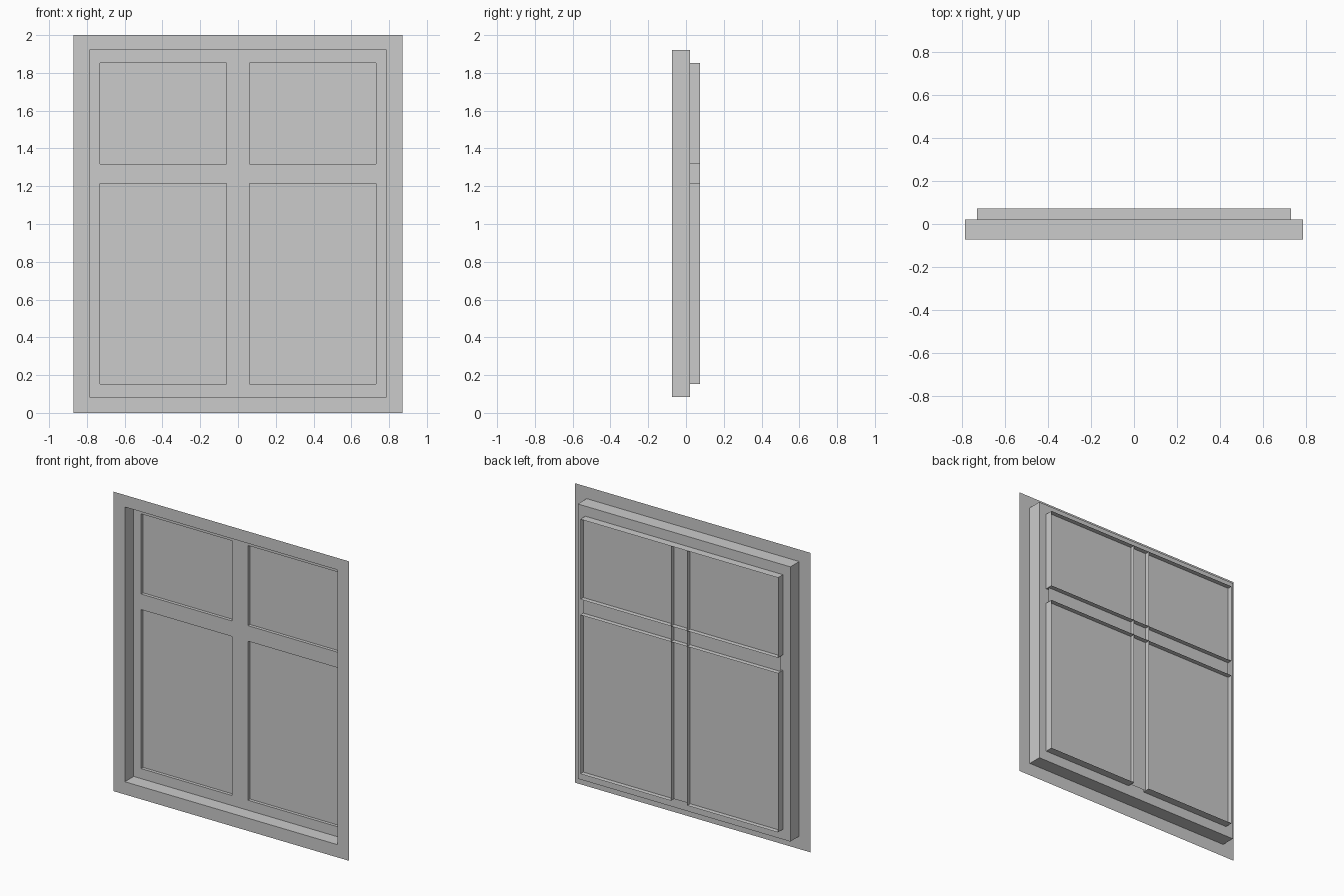
import bpy
import bmesh

if "Cube" in bpy.data.objects:
    bpy.data.objects.remove(bpy.data.objects["Cube"])

# Depth levels (thin sheets) and outline positions
FRONT, SASH, GLASS, BACK = -0.073, 0.02, 0.041, 0.073
X_OUT, X_REV, X_PANE, X_BAR = 0.87, 0.785, 0.73, 0.06
Z_REV, Z_PANE, Z_BAR = (0.085, 1.92), (0.152, 1.853), (1.214, 1.318)


def sheet(name, xs, zs, y, keep=lambda i, j: True):
    """Flat upright grid facing front; keep picks the filled cells."""
    bm = bmesh.new()
    v = [[bm.verts.new((x, y, z)) for x in xs] for z in zs]
    for j in range(len(zs) - 1):
        for i in range(len(xs) - 1):
            if keep(i, j):
                bm.faces.new((v[j][i], v[j][i + 1], v[j + 1][i + 1], v[j + 1][i]))
    return finish(name, bm)


def strips(name, lines, y0, y1):
    """Thin walls running from depth y0 to y1 along (x, z) segments."""
    bm = bmesh.new()
    for (xa, za), (xb, zb) in lines:
        bm.faces.new([bm.verts.new(p) for p in (
            (xa, y0, za), (xb, y0, zb), (xb, y1, zb), (xa, y1, za))])
    return finish(name, bm)


def finish(name, bm):
    mesh = bpy.data.meshes.new(name)
    bm.to_mesh(mesh)
    bm.free()
    obj = bpy.data.objects.new(name, mesh)
    bpy.context.collection.objects.link(obj)
    return obj


# Outer border around the opening
sheet("outer_border", [-X_OUT, -X_REV, X_REV, X_OUT], [0, *Z_REV, 2.0], FRONT,
      lambda i, j: (i, j) != (1, 1))

# Reveal walls leading back to the sash
z0, z1 = Z_REV
corners = [(-X_REV, z0), (X_REV, z0), (X_REV, z1), (-X_REV, z1)]
strips("reveal", zip(corners, corners[1:] + corners[:1]), FRONT, SASH)

# Sash frame and bars with four openings
sheet("sash_frame", [-X_REV, -X_PANE, -X_BAR, X_BAR, X_PANE, X_REV],
      [z0, Z_PANE[0], *Z_BAR, Z_PANE[1], z1], SASH,
      lambda i, j: not (i in (1, 3) and j in (1, 3)))

# Single glass sheet behind the bars
sheet("glass", [-X_PANE, X_PANE], Z_PANE, GLASS)

# Edge walls of the openings, passing through the glass
p0, p1 = Z_PANE
lines = [((-X_PANE, p1), (X_PANE, p1))]
lines += [((-X_PANE, z), (X_PANE, z)) for z in Z_BAR]
for s in (-1, 1):
    lines.append(((s * X_BAR, p0), (s * X_BAR, p1)))
    lines.append(((s * X_BAR, p0), (s * X_PANE, p0)))
    lines.append(((s * X_PANE, p0), (s * X_PANE, Z_BAR[0])))
    lines.append(((s * X_PANE, Z_BAR[1]), (s * X_PANE, p1)))
strips("sash_edges", lines, SASH, BACK)
